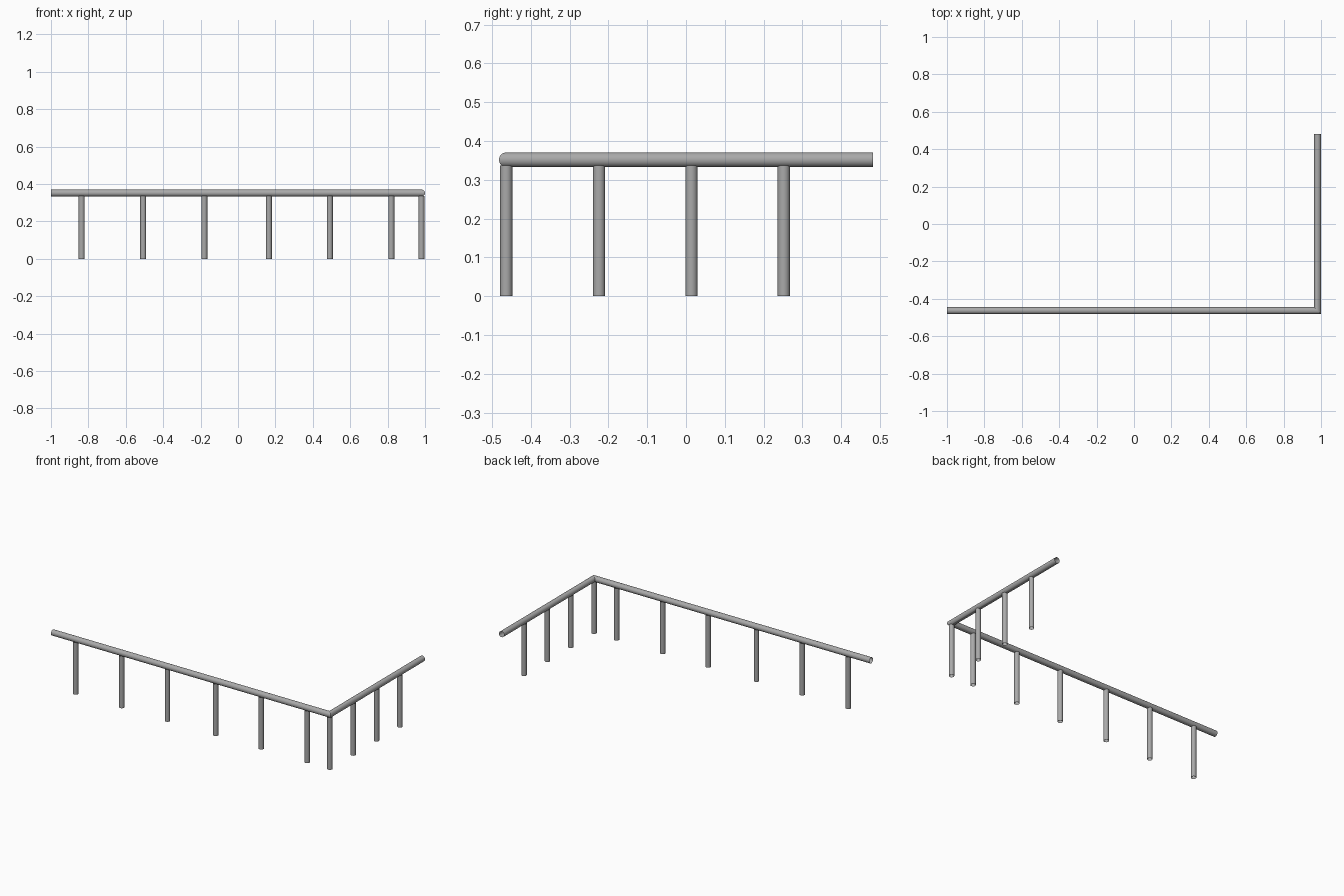
import bpy, bmesh, math

if "Cube" in bpy.data.objects:
    bpy.data.objects.remove(bpy.data.objects["Cube"])

RAIL_R, POST_R = 0.0188, 0.0157
RAIL_Z = 0.3515
POST_TOP = 0.337
CX, CY = 1 - RAIL_R, -0.482 + RAIL_R   # corner of the rail centre line
SIDES = 32

# Dark grey metal
metal = bpy.data.materials.new("dark_grey_metal")
metal.diffuse_color = (0.4, 0.4, 0.4, 1)
metal.use_nodes = True
metal.node_tree.nodes["Principled BSDF"].inputs["Base Color"].default_value = metal.diffuse_color


def finish(ob):
    ob.data.materials.append(metal)
    bpy.ops.object.select_all(action='DESELECT')
    ob.select_set(True)
    bpy.context.view_layer.objects.active = ob
    bpy.ops.object.shade_smooth_by_angle(angle=math.radians(35))


def post(name, x, y):
    # open-ended tube
    bpy.ops.mesh.primitive_cylinder_add(vertices=SIDES, radius=POST_R, depth=POST_TOP,
                                        end_fill_type='NOTHING',
                                        location=(x, y, POST_TOP / 2))
    ob = bpy.context.object
    ob.name = name
    finish(ob)


# L-shaped handrail: open round tube swept through a mitred corner
bm = bmesh.new()
rings = [[], [], []]
for i in range(SIDES):
    a = 2 * math.pi * i / SIDES
    u, z = RAIL_R * math.cos(a), RAIL_Z + RAIL_R * math.sin(a)
    rings[0].append(bm.verts.new((-1, CY - u, z)))
    rings[1].append(bm.verts.new((CX + u, CY - u, z)))
    rings[2].append(bm.verts.new((CX + u, 0.482, z)))
for r0, r1 in zip(rings, rings[1:]):
    for i in range(SIDES):
        j = (i + 1) % SIDES
        bm.faces.new((r0[i], r1[i], r1[j], r0[j]))
bm.normal_update()
# Point the normals outward
if sum(f.normal.z * (f.calc_center_median().z - RAIL_Z) for f in bm.faces) < 0:
    bmesh.ops.reverse_faces(bm, faces=bm.faces)
mesh = bpy.data.meshes.new("handrail")
bm.to_mesh(mesh)
bm.free()
rail = bpy.data.objects.new("handrail", mesh)
bpy.context.collection.objects.link(rail)
finish(rail)

# Posts under the long front rail
for i, x in enumerate((-0.836, -0.507, -0.180, 0.165, 0.491, 0.820)):
    post(f"front_post_{i + 1}", x, CY)

# Corner post and posts under the short side rail
for i, y in enumerate((CY, -0.224, 0.014, 0.252)):
    post("corner_post" if i == 0 else f"side_post_{i}", CX, y)
